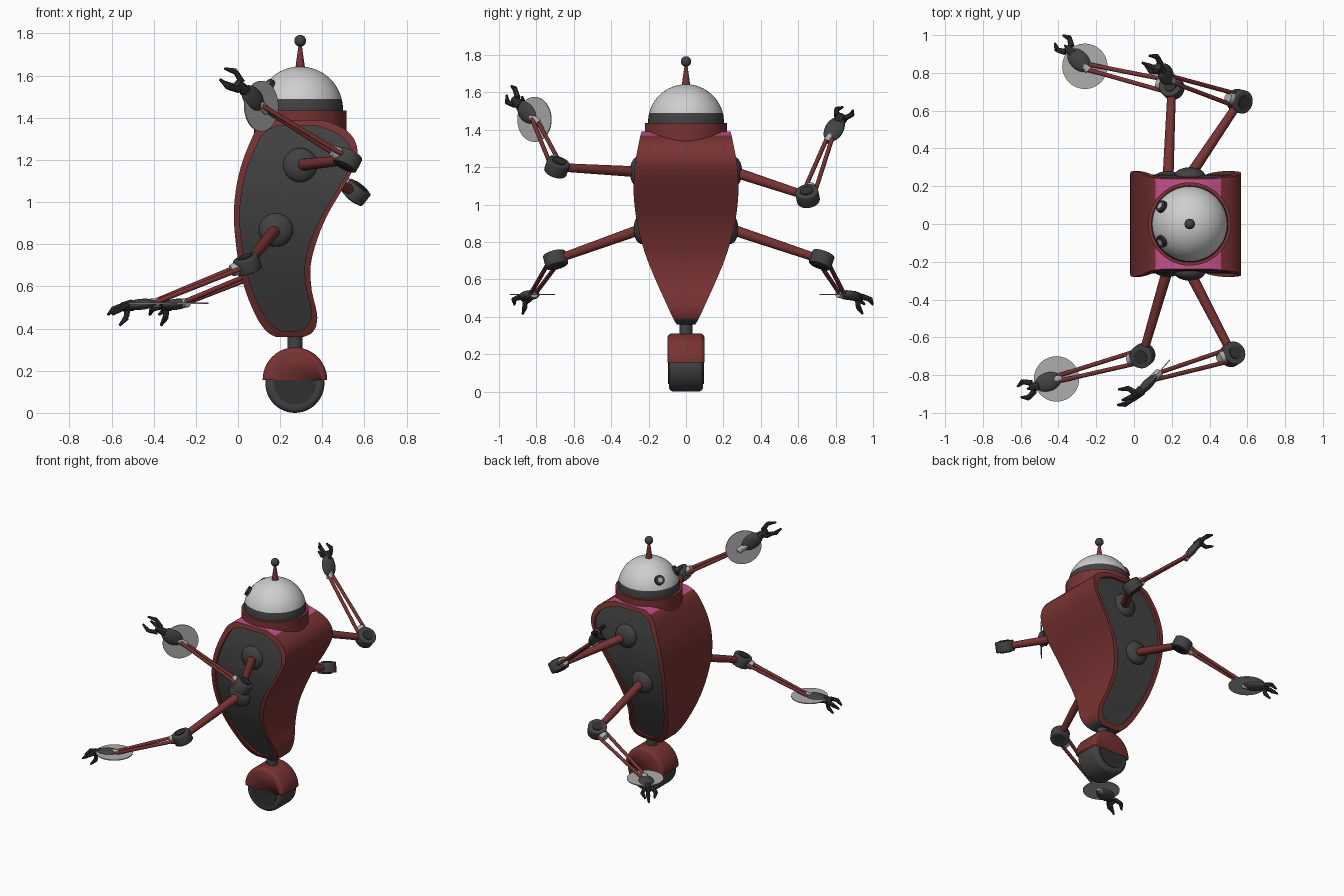
import bpy, bmesh, math
from mathutils import Vector as V, Matrix

if "Cube" in bpy.data.objects:
    bpy.data.objects.remove(bpy.data.objects["Cube"])

def material(name, r, g, b):
    m = bpy.data.materials.new(name)
    m.diffuse_color = (r, g, b, 1)
    m.use_nodes = True
    m.node_tree.nodes["Principled BSDF"].inputs["Base Color"].default_value = m.diffuse_color
    return m

RED = material("dark red", .19, .032, .032)
GREY = material("dark grey", .055, .055, .055)
BLACK = material("charcoal", .03, .03, .03)
SHELL = material("pale grey", .62, .62, .62)
PINK = material("pink", .56, .08, .25)
DISC = material("disc grey", .42, .42, .42)

def finish(bm, name, mats, angle=35):
    bmesh.ops.recalc_face_normals(bm, faces=bm.faces)
    me = bpy.data.meshes.new(name)
    bm.to_mesh(me)
    bm.free()
    for m in mats:
        me.materials.append(m)
    me.shade_smooth()
    me.set_sharp_from_angle(angle=math.radians(angle))
    ob = bpy.data.objects.new(name, me)
    bpy.context.collection.objects.link(ob)
    return ob

def rod(name, a, b, r1, mat, r2=None, sides=20, bevel=0):
    """Cylinder or cone between two points."""
    a, b = V(a), V(b)
    bm = bmesh.new()
    bmesh.ops.create_cone(bm, cap_ends=True, segments=sides, radius1=r1,
                          radius2=r1 if r2 is None else r2, depth=(b - a).length)
    if bevel:
        rims = [e for e in bm.edges if abs(e.verts[0].co.z - e.verts[1].co.z) < 1e-5]
        bmesh.ops.bevel(bm, geom=rims, offset=bevel, segments=3, profile=.5, affect='EDGES')
    rot = (b - a).to_track_quat('Z', 'Y').to_matrix().to_4x4()
    bm.transform(Matrix.Translation((a + b) / 2) @ rot)
    return finish(bm, name, [mat])

def ball(name, c, axes, mat):
    """Ellipsoid; axes are three scaled direction vectors."""
    bm = bmesh.new()
    bmesh.ops.create_uvsphere(bm, u_segments=24, v_segments=14, radius=1)
    m = Matrix([V(x) for x in axes]).transposed().to_4x4()
    bm.transform(Matrix.Translation(V(c)) @ m)
    return finish(bm, name, [mat], 60)

# ---- body: rows of (z, front x, back x, half width)
KEYS = [(.36, .18, .31, .05), (.375, .15, .345, .06), (.41, .115, .37, .078),
        (.47, .08, .375, .105), (.58, .035, .35, .155), (.70, .005, .345, .205),
        (.82, -.012, .375, .243), (.94, -.02, .425, .268), (1.06, -.01, .495, .28),
        (1.155, .01, .545, .278), (1.225, .033, .567, .272), (1.29, .06, .555, .26),
        (1.34, .085, .515, .25), (1.37, .115, .46, .243), (1.39, .16, .40, .238)]

def key_at(z):
    z = min(max(z, KEYS[0][0]), KEYS[-1][0])
    for i in range(len(KEYS) - 1):
        a, b = KEYS[i], KEYS[i + 1]
        if z <= b[0]:
            t = (z - a[0]) / (b[0] - a[0])
            p = KEYS[max(i - 1, 0)]
            q = KEYS[min(i + 2, len(KEYS) - 1)]
            h = b[0] - a[0]
            out = [z]
            for k in (1, 2, 3):      # cubic Hermite through the rows
                m0 = (b[k] - p[k]) / (b[0] - p[0]) * h
                m1 = (q[k] - a[k]) / (q[0] - a[0]) * h
                out.append((2*t**3 - 3*t*t + 1) * a[k] + (t**3 - 2*t*t + t) * m0
                           + (3*t*t - 2*t**3) * b[k] + (t**3 - t*t) * m1)
            return out

rows = []
for a, b in zip(KEYS, KEYS[1:]):
    rows += [key_at(a[0] + (b[0] - a[0]) * t / 3) for t in range(3)]
rows.append(list(KEYS[-1]))
n = len(rows)

def inner_z(z):
    return .88 + (z - .88) * .945

bm = bmesh.new()
def loop(side, inset, depth):
    left, right = [], []
    for z, xl, xr, w in rows:
        if inset:
            z = inner_z(z)
            w = key_at(z)[3]
            xl, xr = xl + .028, xr - .028
        y = side * (w - depth)
        left.append(bm.verts.new((xl, y, z)))
        right.append(bm.verts.new((xr, y, z)))
    return left + right[::-1]

def bridge(p, q):
    faces = []
    for i in range(len(p)):
        j = (i + 1) % len(p)
        faces.append(bm.faces.new((p[i], p[j], q[j], q[i])))
    return faces

outer = {s: loop(s, False, 0) for s in (-1, 1)}
for f in bridge(outer[-1], outer[1]):
    z = f.calc_center_median().z
    f.material_index = 2 if z > 1.372 else 1 if z < .385 else 0
for s in (-1, 1):
    rim, floor = loop(s, True, 0), loop(s, True, .018)
    bridge(outer[s], rim)
    bridge(rim, floor)
    for i in range(n - 1):       # dark recessed side panel
        f = bm.faces.new((floor[i], floor[i + 1], floor[2*n - 2 - i], floor[2*n - 1 - i]))
        f.material_index = 1
finish(bm, "body", [RED, GREY, PINK])

# ---- head: collar, dome with dark band, eyes, antenna
HX, HZ = .295, 1.44
rod("collar", (HX, 0, 1.3), (HX, 0, 1.435), .22, RED, sides=48)
bm = bmesh.new()
bmesh.ops.create_uvsphere(bm, u_segments=48, v_segments=32, radius=.203)
bmesh.ops.bisect_plane(bm, geom=bm.verts[:] + bm.edges[:] + bm.faces[:], plane_co=(0, 0, -.01),
                       plane_no=(0, 0, 1), clear_inner=True)
bmesh.ops.bisect_plane(bm, geom=bm.verts[:] + bm.edges[:] + bm.faces[:], plane_co=(0, 0, .05),
                       plane_no=(0, 0, 1))
for f in bm.faces:
    f.material_index = int(f.calc_center_median().z < .05)
bm.transform(Matrix.Translation((HX, 0, HZ)))
finish(bm, "head_dome", [SHELL, GREY])
for s in (-1, 1):
    c, d = V((HX, 0, HZ)), V((-.145, .09 * s, .11)).normalized()
    rod("eye_rim", c + d * .18, c + d * .217, .033, BLACK)
    rod("eye_lens", c + d * .20, c + d * .221, .017, DISC)
rod("antenna_stem", (HX, 0, 1.635), (HX, 0, 1.75), .023, RED, .007)
ball("antenna_ball", (HX, 0, 1.765), ((.028, 0, 0), (0, .028, 0), (0, 0, .028)), GREY)

# ---- wheel, fender and neck
WX = .27
rod("wheel_tyre", (WX, -.092, .14), (WX, .092, .14), .14, GREY, sides=48, bevel=.025)
rod("wheel_hub", (WX, -.096, .14), (WX, .096, .14), .1, BLACK, sides=40)
rod("wheel_post", (WX, 0, .28), (WX, 0, .38), .035, GREY)
fender = rod("wheel_fender", (WX, -.1, .158), (WX, .1, .158), .153, RED, sides=48, bevel=.025)
bm = bmesh.new()
bm.from_mesh(fender.data)
cut = bmesh.ops.bisect_plane(bm, geom=bm.verts[:] + bm.edges[:] + bm.faces[:],
                             plane_co=(0, 0, .155), plane_no=(0, 0, 1), clear_inner=True)
bmesh.ops.holes_fill(bm, edges=[e for e in bm.edges if e.is_boundary])
bm.to_mesh(fender.data)
bm.free()

# ---- arms
def arm(name, shoulder, elbow, wrist, tip, normal, disc):
    S, E, W, T = V(shoulder), V(elbow), V(wrist), V(tip)
    side = math.copysign(1, S.y)
    ball(name + "_shoulder", (S.x, S.y, S.z), ((.082, 0, 0), (0, .045, 0), (0, 0, .082)), GREY)
    rod(name + "_upper", S, E, .029, RED, .022)
    fore = (W - E).normalized()
    ax = (E - S).cross(fore).normalized()
    if ax.z < 0:
        ax.negate()
    rod(name + "_elbow", E - ax * .036, E + ax * .036, .062, GREY, sides=28, bevel=.006)
    rod(name + "_elbow_cap", E - ax * .042, E + ax * .042, .036, BLACK)
    across = ax.cross(fore)
    rod(name + "_elbow_bracket", E + fore * .03, E + fore * .085, .038, DISC, .028, 12)
    for k in (-1, 1):            # paired forearm rods
        rod(name + "_forearm_rod", E + across * .032 * k + fore * .03,
            W + across * .014 * k, .0115, RED, sides=12)
    # hand frame: d forward, u across, m palm normal
    d = (T - W).normalized()
    L = (T - W).length
    m = V(normal)
    m = (m - d * m.dot(d)).normalized()
    u = m.cross(d)
    def P(a, b, c):
        return W + d * (a * L) + u * b + m * c
    ball(name + "_palm", P(.25, 0, 0), (d * .078, u * .052, m * .026), GREY)
    rod(name + "_wrist", P(-.15, 0, 0), P(.1, 0, 0), .022, DISC, sides=12)
    rod(name + "_knuckle", P(.45, 0, 0), P(.7, 0, -.004), .028, BLACK, .022, 10)
    fingers = [[(.62, .022 * k, 0), (.82, .045 * k, -.01), (1, .03 * k, -.035)] for k in (-1, 1)]
    fingers.append([(.58, 0, -.01), (.62, 0, -.055), (.8, 0, -.09)])
    for a, b, c in fingers:
        rod(name + "_finger", P(*a), P(*b), .016, BLACK, .013, 8)
        rod(name + "_fingertip", P(*b), P(*c), .015, BLACK, .006, 8)
    if disc:                     # thin round plate at the wrist
        q = V(normal).normalized() * .003
        rod(name + "_disc", W - q, W + q, .12, DISC, sides=48)

arm("upper_arm_front", (.295, -.255, 1.175), (.52, -.69, 1.2), (.11, -.81, 1.455),
    (-.05, -.97, 1.61), (.75, -.66, 0), True)
arm("upper_arm_back", (.295, .255, 1.175), (.56, .65, 1.045), (.19, .77, 1.36),
    (.1, .86, 1.53), (.9, -.2, .4), False)
arm("lower_arm_front", (.18, -.235, .87), (.045, -.697, .705), (-.41, -.82, .52),
    (-.61, -.89, .50), (0, 0, 1), True)
arm("lower_arm_back", (.18, .235, .87), (.2, .725, .705), (-.26, .835, .52),
    (-.40, .98, .50), (0, 0, 1), True)
